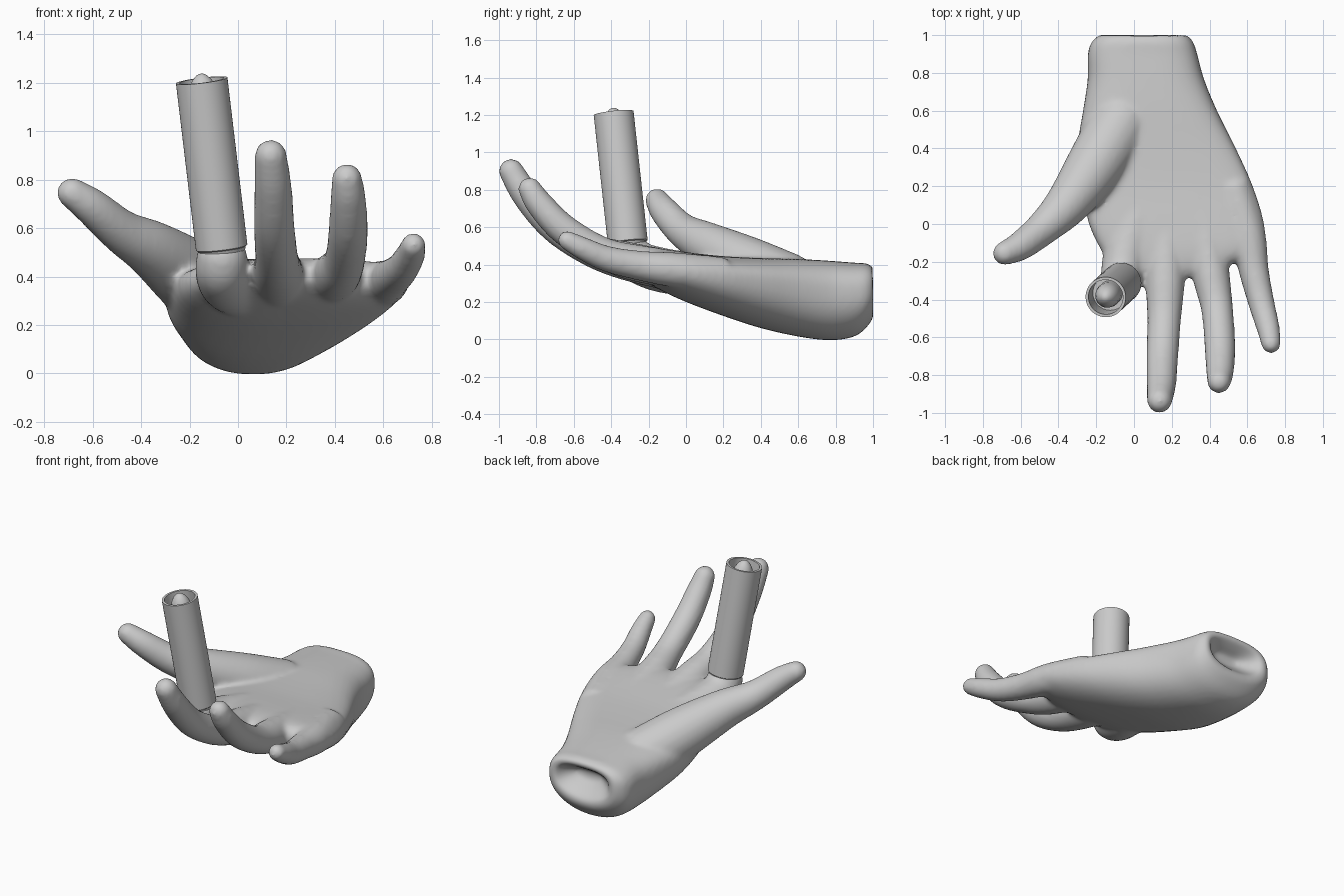
import bpy, bmesh
from math import sin, cos, pi, copysign
from mathutils import Vector

if "Cube" in bpy.data.objects:
    bpy.data.objects.remove(bpy.data.objects["Cube"])


def loft(bm, rings):
    rows = [[bm.verts.new(p) for p in r] for r in rings]
    n = len(rows[0])
    for a, b in zip(rows, rows[1:]):
        for i in range(n):
            j = (i + 1) % n
            bm.faces.new((a[i], a[j], b[j], b[i]))
    bm.faces.new(rows[0][::-1])
    bm.faces.new(rows[-1])


def spline(pts, steps=6):
    # Catmull-Rom through tuples of any length
    v = [pts[0]] + list(pts) + [pts[-1]]
    out = []
    for k in range(1, len(v) - 2):
        for s in range(steps):
            t = s / steps
            out.append([0.5 * (2 * b + (c - a) * t + (2 * a - 5 * b + 4 * c - d) * t * t
                               + (3 * b - a - 3 * c + d) * t ** 3)
                        for a, b, c, d in zip(*v[k - 1:k + 3])])
    out.append(list(pts[-1]))
    return out


def finger(bm, pts, n=20):
    # round tube along x, y, z, radius points with a domed tip
    path = spline(pts)
    rings = []

    def ring(c, d, r):
        u = d.cross(Vector((0.3, 0.2, 1))).normalized()
        w = d.cross(u)
        return [c + r * (cos(2 * pi * i / n) * u + sin(2 * pi * i / n) * w) for i in range(n)]

    for k, p in enumerate(path):
        a, b = path[max(k - 1, 0)], path[min(k + 1, len(path) - 1)]
        d = (Vector(b[:3]) - Vector(a[:3])).normalized()
        rings.append(ring(Vector(p[:3]), d, p[3]))
    c, r = Vector(path[-1][:3]), path[-1][3]
    for q in (0.3, 0.6, 0.85, 0.98):
        rings.append(ring(c + d * r * q, d, r * (1 - q * q) ** 0.5))
    loft(bm, rings)


def finish(bm, name):
    bmesh.ops.recalc_face_normals(bm, faces=bm.faces)
    me = bpy.data.meshes.new(name)
    bm.to_mesh(me)
    bm.free()
    ob = bpy.data.objects.new(name, me)
    bpy.context.collection.objects.link(ob)
    bpy.ops.object.select_all(action='DESELECT')
    ob.select_set(True)
    bpy.context.view_layer.objects.active = ob
    return ob


# palm and wrist: y, x min, x max, z bottom, z widest, z top (starts inside the wrist dent)
stations = [
    (0.90, -0.02, 0.14, 0.25, 0.28, 0.31), (0.95, -0.10, 0.21, 0.20, 0.27, 0.33),
    (1.005, -0.16, 0.26, 0.14, 0.27, 0.375), (0.97, -0.22, 0.31, 0.07, 0.25, 0.405),
    (0.90, -0.245, 0.335, 0.015, 0.24, 0.41), (0.77, -0.245, 0.37, -0.005, 0.24, 0.42),
    (0.60, -0.27, 0.44, 0.015, 0.27, 0.43), (0.40, -0.30, 0.54, 0.06, 0.31, 0.435),
    (0.20, -0.28, 0.63, 0.125, 0.34, 0.445), (0.00, -0.24, 0.69, 0.20, 0.365, 0.465),
    (-0.13, -0.18, 0.68, 0.26, 0.38, 0.475), (-0.22, -0.12, 0.50, 0.31, 0.39, 0.47),
    (-0.28, -0.05, 0.34, 0.36, 0.40, 0.45)]
bm = bmesh.new()
rings = []
for y, x0, x1, zb, zm, zt in spline(stations, 3):
    ring = []
    for i in range(40):
        c, s = cos(2 * pi * i / 40), sin(2 * pi * i / 40)
        e = 0.7 if s > 0 else 0.92
        h = zt - zm if s > 0 else zm - zb
        ring.append(((x0 + x1) / 2 + (x1 - x0) / 2 * copysign(abs(c) ** e, c), y,
                     zm + h * copysign(abs(s) ** e, s)))
    rings.append(ring)
loft(bm, rings)

# thumb, index stub, middle, ring and little finger
for pts in (
    [(-0.06, 0.55, 0.29, 0.17), (-0.20, 0.32, 0.40, 0.155), (-0.35, 0.11, 0.51, 0.12),
     (-0.48, -0.02, 0.585, 0.092), (-0.60, -0.115, 0.685, 0.078), (-0.685, -0.155, 0.745, 0.064)],
    [(0.02, 0.05, 0.34, 0.12), (-0.04, -0.15, 0.375, 0.12), (-0.065, -0.27, 0.42, 0.112),
     (-0.066, -0.305, 0.47, 0.108)],
    [(0.17, 0.0, 0.35, 0.11), (0.165, -0.30, 0.415, 0.105), (0.16, -0.50, 0.475, 0.09),
     (0.15, -0.70, 0.60, 0.085), (0.145, -0.85, 0.765, 0.078), (0.135, -0.935, 0.90, 0.067)],
    [(0.36, 0.1, 0.35, 0.10), (0.405, -0.25, 0.405, 0.10), (0.44, -0.45, 0.465, 0.085),
     (0.455, -0.65, 0.585, 0.082), (0.455, -0.78, 0.72, 0.074), (0.45, -0.835, 0.805, 0.063)],
    [(0.52, 0.2, 0.34, 0.10), (0.60, -0.05, 0.37, 0.095), (0.635, -0.25, 0.395, 0.08),
     (0.675, -0.42, 0.43, 0.07), (0.71, -0.55, 0.485, 0.062), (0.725, -0.635, 0.53, 0.052)],
):
    finger(bm, pts)
hand = finish(bm, "hand")
m = hand.modifiers.new("fuse", 'REMESH')
m.mode = 'VOXEL'
m.voxel_size = 0.014
m.use_smooth_shade = True
m = hand.modifiers.new("soften", 'SMOOTH')
m.factor = 0.5
m.iterations = 12


# hollow tube standing in place of the index finger, with a domed core inside
base, top = Vector((-0.067, -0.311, 0.515)), Vector((-0.15, -0.387, 1.21))
L = (top - base).length
turn = Vector((0, 0, 1)).rotation_difference(top - base)


def lathe(name, profile, n=48):
    b = bmesh.new()
    loft(b, [[base + turn @ Vector((r * cos(2 * pi * i / n), r * sin(2 * pi * i / n), z))
              for i in range(n)] for r, z in profile])
    finish(b, name)
    bpy.ops.object.shade_smooth_by_angle()


lathe("tube", [(0.09, -0.03), (0.1, 0), (0.107, 0.005), (0.107, L), (0.092, L), (0.092, L - 0.2)])
lathe("core", [(0.066, L - 0.21)] + [(0.066 * cos(a * pi / 20), L - 0.10 + 0.128 * sin(a * pi / 20))
                                     for a in (0, 2, 4, 6, 8, 9, 9.8)])
